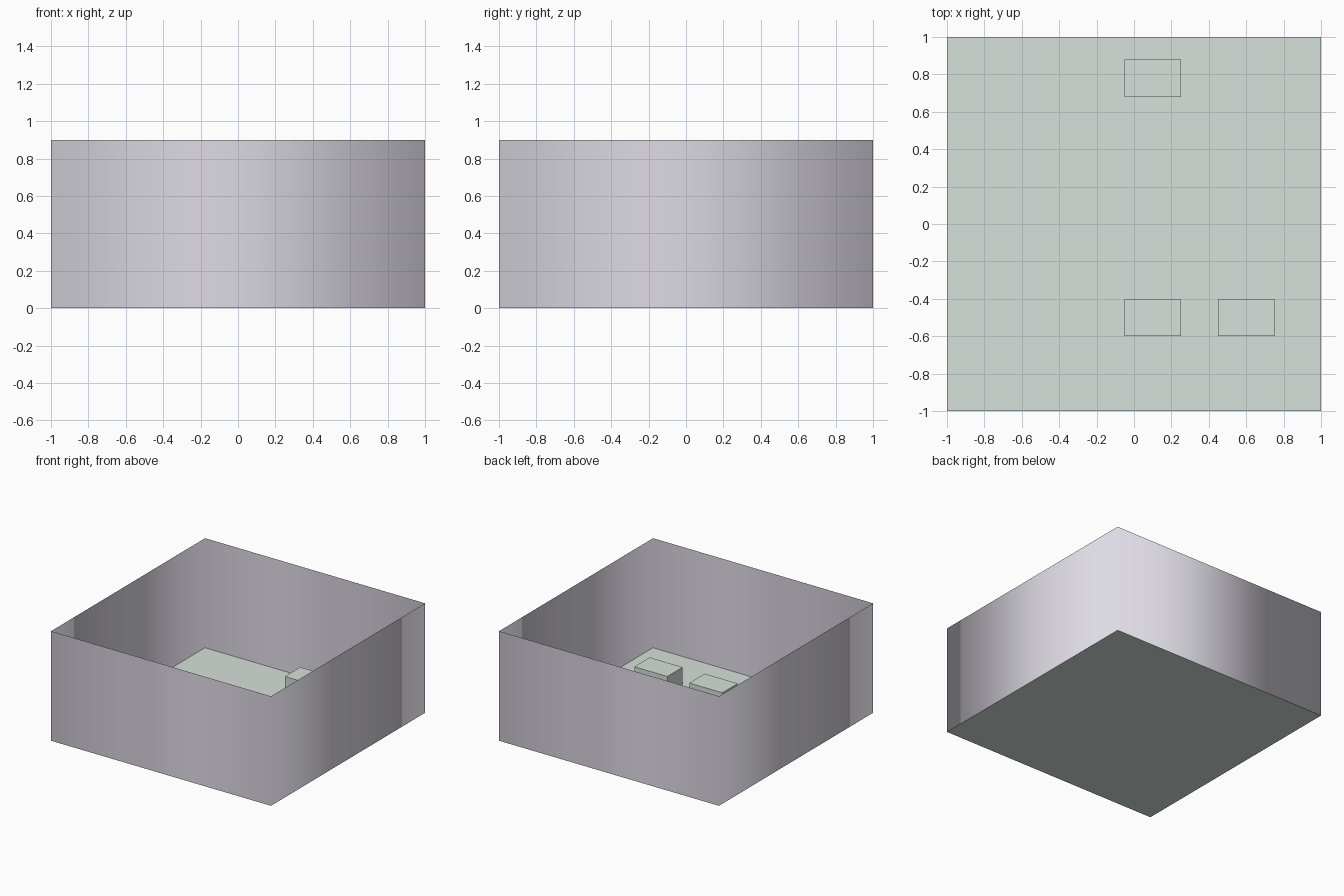
import bpy, bmesh
from math import pi, sqrt
from mathutils import Matrix

if "Cube" in bpy.data.objects:
    bpy.data.objects.remove(bpy.data.objects["Cube"])


def material(name, rgb):
    mat = bpy.data.materials.new(name)
    mat.diffuse_color = (*rgb, 1)
    mat.use_nodes = True
    mat.node_tree.nodes["Principled BSDF"].inputs["Base Color"].default_value = mat.diffuse_color
    return mat


def add_object(name, bm, mat, smooth=False):
    for face in bm.faces:
        face.smooth = smooth
    mesh = bpy.data.meshes.new(name)
    bm.to_mesh(mesh)
    bm.free()
    mesh.materials.append(mat)
    obj = bpy.data.objects.new(name, mesh)
    bpy.context.collection.objects.link(obj)
    return obj


WALL_HEIGHT = 0.9
BLOCK_SIZE = (0.3, 0.2, 0.14)
wall_mat = material("wall_lavender", (0.72, 0.70, 0.77))
floor_mat = material("floor_green", (0.68, 0.75, 0.71))

# Walls: thin open four-sided ring, smooth shaded around the corners
bm = bmesh.new()
bmesh.ops.create_cone(
    bm, cap_ends=False, segments=4, radius1=sqrt(2), radius2=sqrt(2), depth=WALL_HEIGHT,
    matrix=Matrix.Translation((0, 0, WALL_HEIGHT / 2)) @ Matrix.Rotation(pi / 4, 4, "Z"))
add_object("walls", bm, wall_mat, smooth=True)

# Floor: single flat sheet
bm = bmesh.new()
bmesh.ops.create_grid(bm, x_segments=1, y_segments=1, size=1)
add_object("floor", bm, floor_mat)

# Blocks: low boxes standing on the floor, open underneath
for i, (x, y) in enumerate([(0.10, -0.50), (0.60, -0.50), (0.10, 0.78)]):
    bm = bmesh.new()
    bmesh.ops.create_cube(
        bm, size=1,
        matrix=Matrix.Translation((x, y, BLOCK_SIZE[2] / 2)) @ Matrix.Diagonal((*BLOCK_SIZE, 1)))
    bm.normal_update()
    bottom = [f for f in bm.faces if f.normal.z < -0.5]
    bmesh.ops.delete(bm, geom=bottom, context="FACES_ONLY")
    add_object(f"floor_block_{i + 1}", bm, floor_mat)
